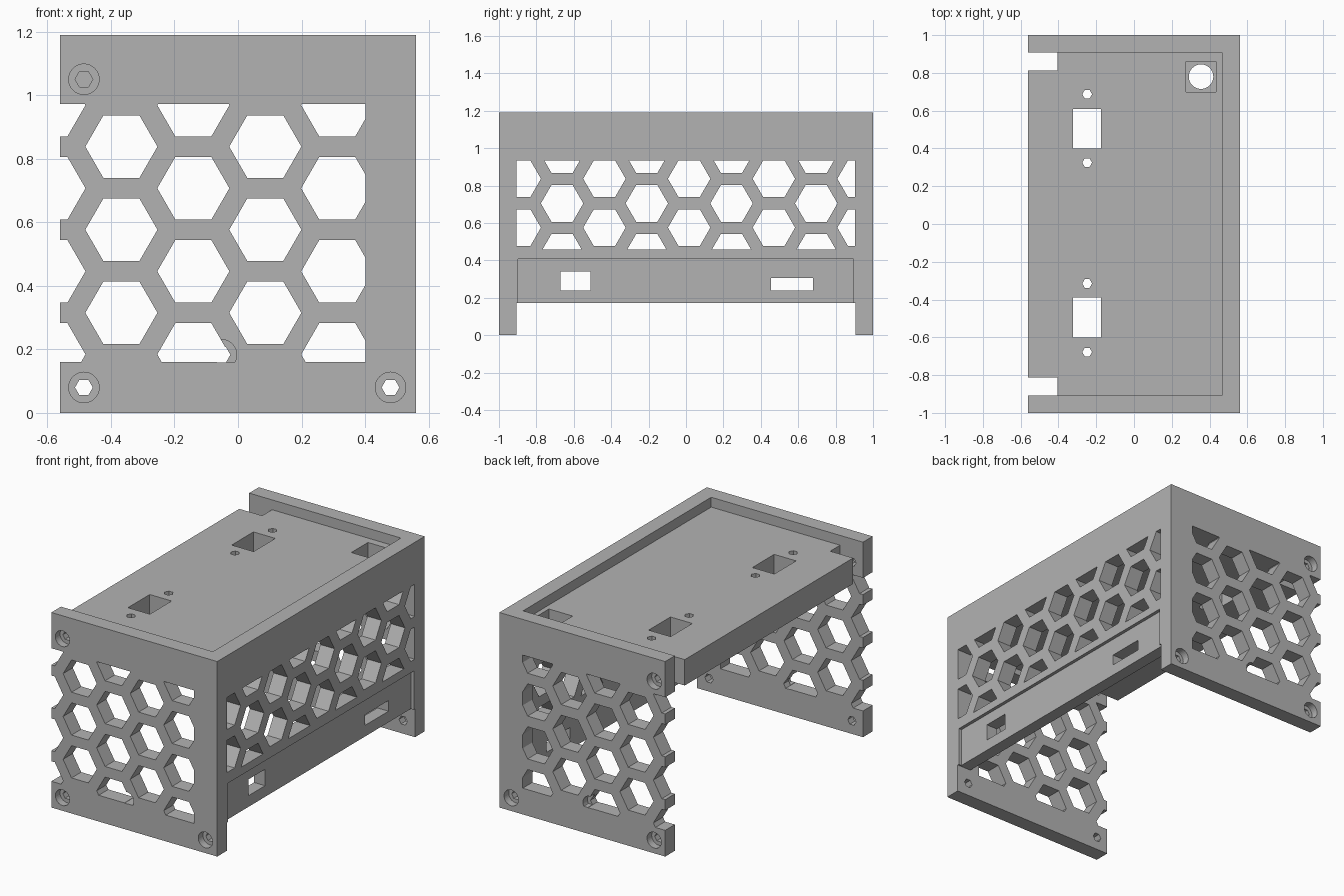
import bpy
import bmesh
from math import cos, sin, pi, sqrt

if "Cube" in bpy.data.objects:
    bpy.data.objects.remove(bpy.data.objects["Cube"])

grey = bpy.data.materials.new("matte grey")
grey.diffuse_color = (0.45, 0.45, 0.45, 1)
grey.use_nodes = True
grey.node_tree.nodes["Principled BSDF"].inputs["Base Color"].default_value = (0.45, 0.45, 0.45, 1)

# Overall layout
HALF_W, HALF_L, TOP = 0.56, 1.0, 1.19
INNER_Y, INNER_X = 0.907, 0.465
HEX_R = 0.1135
PITCH_Z = 0.2615
PITCH_H = PITCH_Z * sqrt(3) / 2


def rect(a0, a1, b0, b1):
    return [(a0, b0), (a1, b0), (a1, b1), (a0, b1)]


def ngon(a, b, r, sides=6):
    return [(a + r * cos(2 * pi * i / sides), b + r * sin(2 * pi * i / sides))
            for i in range(sides)]


def clip(poly, axis, limit, sign):
    """Keep the part of a convex polygon where sign * (coord - limit) <= 0."""
    out = []
    for p, q in zip(poly, poly[1:] + poly[:1]):
        dp, dq = sign * (p[axis] - limit), sign * (q[axis] - limit)
        if dp <= 0:
            out.append(p)
        if dp * dq < 0:
            t = dp / (dp - dq)
            out.append((p[0] + t * (q[0] - p[0]), p[1] + t * (q[1] - p[1])))
    return out


def clip_box(poly, a0, a1, b0, b1):
    for axis, limit, sign in ((0, a0, -1), (0, a1, 1), (1, b0, -1), (1, b1, 1)):
        poly = clip(poly, axis, limit, sign)
    return poly


def prisms(name, polys, axis, lo, hi):
    """Extrude flat outlines along one axis into a single object."""
    place = {"x": lambda a, b, t: (t, a, b),
             "y": lambda a, b, t: (a, t, b),
             "z": lambda a, b, t: (a, b, t)}[axis]
    bm = bmesh.new()
    for poly in polys:
        if len(poly) < 3:
            continue
        low = [bm.verts.new(place(a, b, lo)) for a, b in poly]
        high = [bm.verts.new(place(a, b, hi)) for a, b in poly]
        bm.faces.new(low)
        bm.faces.new(high)
        for i in range(len(poly)):
            j = (i + 1) % len(poly)
            bm.faces.new((low[i], low[j], high[j], high[i]))
    bmesh.ops.recalc_face_normals(bm, faces=bm.faces)
    mesh = bpy.data.meshes.new(name)
    bm.to_mesh(mesh)
    bm.free()
    mesh.materials.append(grey)
    obj = bpy.data.objects.new(name, mesh)
    bpy.context.collection.objects.link(obj)
    return obj


def cut(obj, *cutters):
    """Subtract the cutters, bake the result and remove them."""
    for c in cutters:
        c.hide_render = True
        mod = obj.modifiers.new("cut", "BOOLEAN")
        mod.operation = "DIFFERENCE"
        mod.solver = "EXACT"
        mod.object = c
    bpy.context.view_layer.update()
    baked = bpy.data.meshes.new_from_object(
        obj.evaluated_get(bpy.context.evaluated_depsgraph_get()))
    obj.modifiers.clear()
    obj.data = baked
    for c in cutters:
        bpy.data.objects.remove(c)


def honeycomb(a_start, columns, b_even, b_odd, rows, box):
    polys = []
    for c in range(columns):
        base = b_odd if c % 2 else b_even
        for r in range(rows):
            h = ngon(a_start + c * PITCH_H, base + r * PITCH_Z, HEX_R)
            polys.append(clip_box(h, *box))
    return polys


# End walls with honeycomb and counterbored screw holes
screws = [(-0.485, 1.05), (-0.485, 0.08), (0.48, 0.08), (-0.052, 0.183)]
for name, s in (("front_wall", -1), ("back_wall", 1)):
    wall = prisms(name, [rect(-HALF_W, HALF_W, 0, TOP)], "y",
                  *sorted((s * INNER_Y, s * HALF_L)))
    through = sorted((s * 0.8, s * 1.1))
    comb = honeycomb(-0.5935, 5, 0.184, 0.315, 4, (-2, 0.402, 0.16, 0.972))
    bores = [clip(ngon(a, b, 0.048, 32), 1, 0.16, -1) if b > 0.16 and b < 1
             else ngon(a, b, 0.048, 32) for a, b in screws]
    cut(wall,
        prisms("comb_cutter", comb, "y", *through),
        prisms("screw_cutter", [ngon(a, b, 0.028) for a, b in screws], "y", *through),
        prisms("bore_cutter", bores, "y", *sorted((s * 0.955, s * 1.1))))

# Side wall with honeycomb, recessed connector strip and two ports
side = prisms("side_wall", [rect(-INNER_Y, INNER_Y, 0.172, TOP)], "x", INNER_X, HALF_W)
comb = honeycomb(-0.889, 9, 0.575, 0.443, 3, (-0.906, 0.904, 0.457, 0.935))
ports = [rect(-0.67, -0.51, 0.24, 0.34), rect(0.455, 0.68, 0.24, 0.305)]
cut(side,
    prisms("comb_cutter", comb, "x", 0.3, 0.7),
    prisms("port_cutter", ports, "x", 0.3, 0.7),
    prisms("strip_cutter", [rect(-0.897, 0.895, 0.1, 0.408)], "x", 0.54, 0.7))

# Sunken top plate, notched at the open corners
PLATE_LO, PLATE_HI, NOTCH_X, NOTCH_Y = 0.972, 1.13, -0.405, 0.812
outline = [(-HALF_W, -NOTCH_Y), (NOTCH_X, -NOTCH_Y), (NOTCH_X, -INNER_Y),
           (INNER_X, -INNER_Y)]
outline += [(a, -b) for a, b in reversed(outline)]
plate = prisms("top_plate", [outline], "z", PLATE_LO, PLATE_HI)
windows = [rect(-0.323, -0.175, 0.40, 0.61), rect(-0.323, -0.175, -0.60, -0.39)]
pins = [ngon(-0.248, y, 0.026) for y in (0.687, 0.325, -0.315, -0.678)]
cut(plate,
    prisms("window_cutter", windows + pins, "z", 0.8, 1.3),
    prisms("round_cutter", [ngon(0.355, 0.78, 0.065, 32)], "z", 0.8, 1.3),
    prisms("pocket_cutter", [rect(0.275, 0.435, 0.70, 0.86)], "z", 1.03, 1.3))
